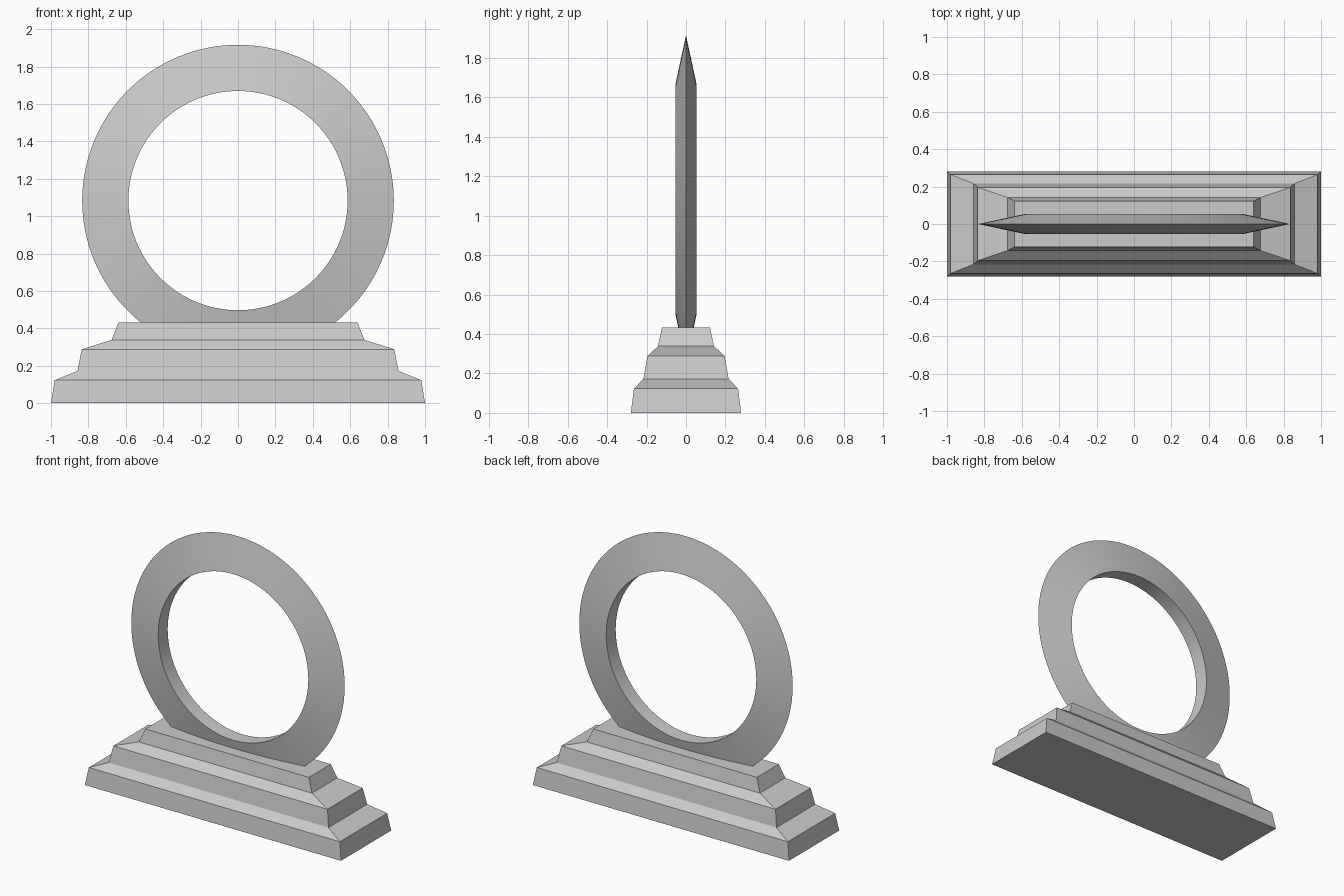
import bpy, bmesh, math

if "Cube" in bpy.data.objects:
    bpy.data.objects.remove(bpy.data.objects["Cube"])

# half width x, half depth y, height z of each step edge
STEPS = [(1.0, 0.28, 0.0), (0.98, 0.264, 0.123), (0.858, 0.216, 0.172),
         (0.836, 0.196, 0.288), (0.676, 0.142, 0.338), (0.639, 0.122, 0.432)]

# ring cross-section: radius, y offset (flat bore, knife-edged rim)
RING = [(0.586, -0.053), (0.833, 0.0), (0.586, 0.053)]
RING_Z = 1.083
SEGMENTS = 128


def loft(name, loops, closed):
    """Skin a list of point loops; close end to start, or cap both ends."""
    bm = bmesh.new()
    rows = [[bm.verts.new(p) for p in loop] for loop in loops]
    pairs = list(zip(rows, rows[1:]))
    if closed:
        pairs.append((rows[-1], rows[0]))
    else:
        bm.faces.new(rows[0])
        bm.faces.new(rows[-1])
    for a, b in pairs:
        n = len(a)
        for i in range(n):
            j = (i + 1) % n
            bm.faces.new((a[i], a[j], b[j], b[i]))
    bmesh.ops.recalc_face_normals(bm, faces=bm.faces)
    mesh = bpy.data.meshes.new(name)
    bm.to_mesh(mesh)
    bm.free()
    obj = bpy.data.objects.new(name, mesh)
    bpy.context.collection.objects.link(obj)
    return obj


# stepped plinth
loft("stepped_base", [[(-x, -y, z), (x, -y, z), (x, y, z), (-x, y, z)]
                      for x, y, z in STEPS], closed=False)

# upright ring, its lowest part sunk into the plinth
angles = [2 * math.pi * i / SEGMENTS for i in range(SEGMENTS)]
ring = loft("ring", [[(r * math.cos(a), y, RING_Z + r * math.sin(a)) for r, y in RING]
                     for a in angles], closed=True)
bpy.context.view_layer.objects.active = ring
ring.select_set(True)
bpy.ops.object.shade_smooth_by_angle(angle=math.radians(30))
